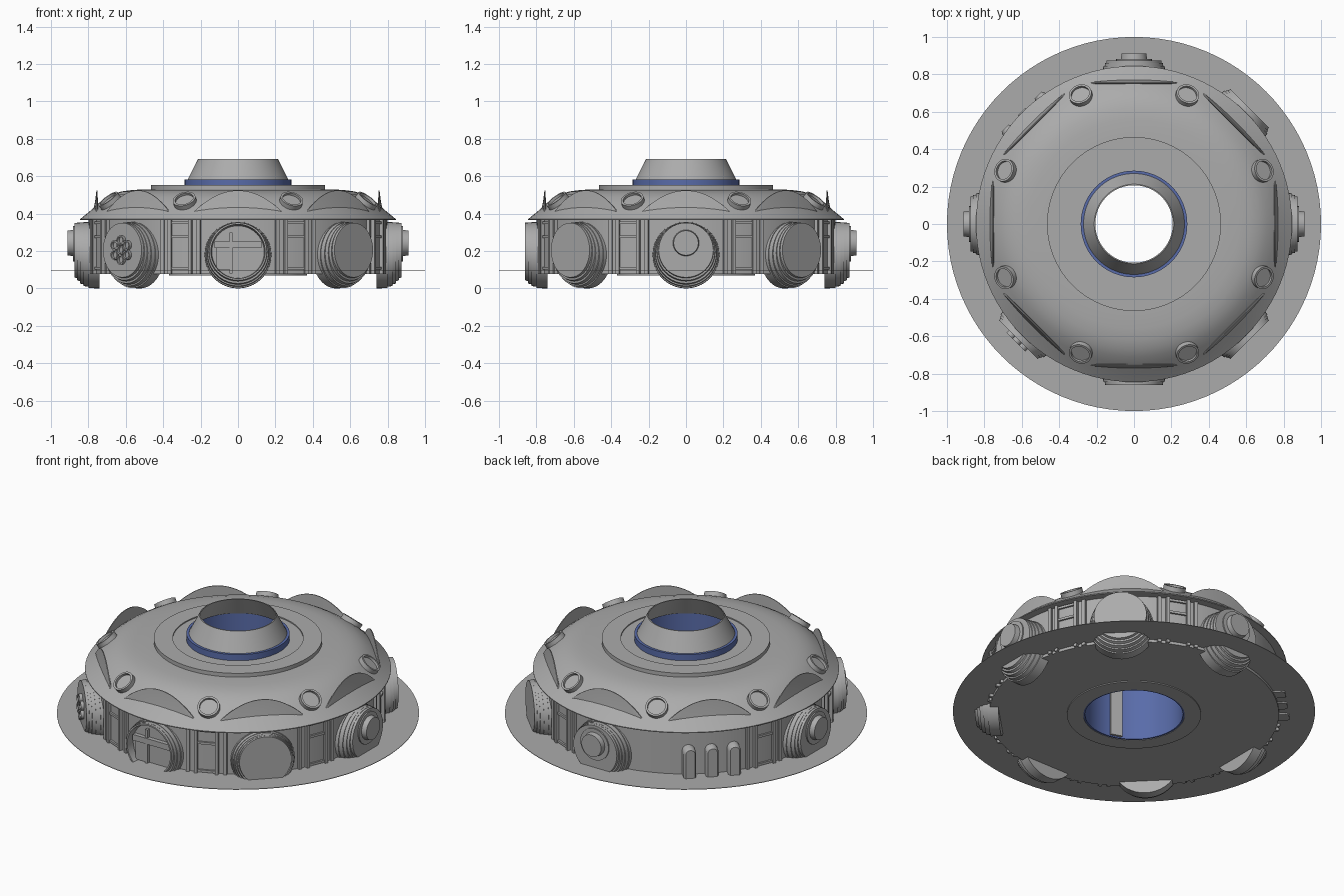
import bpy, bmesh
from math import sin, cos, pi, radians
from mathutils import Matrix, Vector

if "Cube" in bpy.data.objects:
    bpy.data.objects.remove(bpy.data.objects["Cube"])


def material(name, rgb):
    m = bpy.data.materials.new(name)
    m.use_nodes = True
    m.diffuse_color = (*rgb, 1)
    m.node_tree.nodes["Principled BSDF"].inputs["Base Color"].default_value = (*rgb, 1)
    return m


GREY = material("hull grey", (0.41, 0.41, 0.41))
BLUE = material("core blue", (0.10, 0.15, 0.40))


def finish(name, bm, mat=GREY, matrix=Matrix()):
    bmesh.ops.recalc_face_normals(bm, faces=bm.faces)
    bm.transform(matrix)
    mesh = bpy.data.meshes.new(name)
    bm.to_mesh(mesh)
    bm.free()
    mesh.materials.append(mat)
    ob = bpy.data.objects.new(name, mesh)
    bpy.context.collection.objects.link(ob)
    bpy.ops.object.select_all(action='DESELECT')
    ob.select_set(True)
    bpy.context.view_layer.objects.active = ob
    bpy.ops.object.shade_smooth_by_angle(angle=radians(32))
    return ob


def loft(bm, rings, closed=False, cap=False):
    """Join equal rings of points with quads."""
    loops = [[bm.verts.new(p) for p in ring] for ring in rings]
    n = len(loops[0])
    pairs = list(zip(loops, loops[1:])) + ([(loops[-1], loops[0])] if closed else [])
    for a, b in pairs:
        for i in range(n):
            j = (i + 1) % n
            bm.faces.new((a[i], a[j], b[j], b[i]))
    if cap:
        bm.faces.new(loops[0])
        bm.faces.new(loops[-1])


def lathe(name, profile, mat=GREY, closed=True, seg=96):
    bm = bmesh.new()
    loft(bm, [[(r * cos(2 * pi * i / seg), r * sin(2 * pi * i / seg), z)
               for i in range(seg)] for r, z in profile], closed)
    return finish(name, bm, mat)


def turn(deg):
    return Matrix.Rotation(radians(deg), 4, 'Z')


def port_part(name, rings, deg, y=0, seg=40):
    """Round part pointing outward; rings are (distance, centre height, radius)."""
    bm = bmesh.new()
    loft(bm, [[(d, y + r * cos(2 * pi * i / seg), z + r * sin(2 * pi * i / seg))
               for i in range(seg)] for d, z, r in rings], cap=True)
    return finish(name, bm, GREY, turn(deg))


def box(name, deg, x, y, z, mat=GREY):
    """Box from ranges in a frame whose x axis points outward."""
    bm = bmesh.new()
    loft(bm, [[(x[0], y[0], h), (x[1], y[0], h), (x[1], y[1], h), (x[0], y[1], h)]
              for h in z], cap=True)
    return finish(name, bm, mat, turn(deg))


# Main body, ground disc and dome
lathe("body_wall", [(0.28, 0.07), (0.37, 0.07), (0.37, 0.076), (0.80, 0.076),
                    (0.80, 0.372), (0.28, 0.372)])
lathe("base_disc", [(0.78, 0.093), (1.0, 0.093), (1.0, 0.096), (0.78, 0.096)])
lathe("dome", [(0.285, 0.365), (0.845, 0.365), (0.845, 0.37), (0.79, 0.415),
               (0.75, 0.452), (0.71, 0.482), (0.67, 0.504), (0.62, 0.519),
               (0.56, 0.527), (0.46, 0.53), (0.285, 0.53)])
lathe("top_ring", [(0.285, 0.525), (0.465, 0.525), (0.465, 0.553), (0.36, 0.553),
                   (0.36, 0.546), (0.285, 0.546)])

# Central core tube and tapered collar
lathe("core_tube", [(0.27, 0.072), (0.285, 0.072), (0.285, 0.583), (0.27, 0.583)], BLUE)
lathe("core_collar", [(0.262, 0.58), (0.27, 0.58), (0.213, 0.693), (0.207, 0.693)])
box("core_strip", 252, (0.255, 0.272), (-0.035, 0.035), (0.08, 0.5))

# Raised eyebrow arches and portholes around the dome
for k in range(8):
    bm = bmesh.new()
    rows = []
    for i in range(25):
        t = -1 + i / 12
        b = 1 - t * t
        y = 0.232 * t
        rows.append([(0.745, y, 0.405), (0.757 + 0.018 * b, y, 0.41),
                     (0.760 + 0.003 * b, y, 0.413 + 0.06 * b),
                     (0.757, y, 0.414 + 0.11 * b), (0.752, y, 0.414 + 0.11 * b)])
    loft(bm, rows, cap=True)
    finish("eyebrow_arch", bm, GREY, turn(45 * k))

    bm = bmesh.new()
    loft(bm, [[(r * cos(2 * pi * i / 32), r * sin(2 * pi * i / 32), z) for i in range(32)]
              for r, z in [(0.062, -0.03), (0.062, 0.018), (0.05, 0.018), (0.05, 0.004)]],
         cap=True)
    tilt = Matrix.Translation((0.742, 0, 0.465)) @ Matrix.Rotation(radians(38), 4, 'Y')
    finish("porthole", bm, GREY, turn(22.5 + 45 * k) @ tilt)

# Stepped docking ports
COLLAR = [(0.74, 0.18, 0.18), (0.80, 0.18, 0.178), (0.80, 0.182, 0.173),
          (0.825, 0.184, 0.171), (0.825, 0.187, 0.166), (0.845, 0.19, 0.163),
          (0.845, 0.195, 0.157), (0.86, 0.198, 0.154)]
FACE = [(0.86, 0.203, 0.148), (0.875, 0.205, 0.146)]
for deg in (0, 45, 90, 180, 225, 315):
    port_part("docking_port", COLLAR + FACE, deg)
for deg in (0, 90, 180):
    port_part("port_hub", [(0.86, 0.24, 0.095), (0.882, 0.24, 0.095), (0.882, 0.243, 0.07),
                           (0.912, 0.243, 0.066)], deg)

# Open front port with inner bars
port_part("open_port", COLLAR + [(0.86, 0.198, 0.145), (0.81, 0.195, 0.14)], 270)
box("open_port_crossbar", 270, (0.80, 0.835), (-0.125, 0.125), (0.215, 0.25))
box("open_port_upright", 270, (0.80, 0.83), (-0.045, -0.03), (0.08, 0.3))
box("open_port_block", 270, (0.80, 0.825), (-0.115, -0.045), (0.10, 0.215))

# Cluster of seven nozzles on one port
spots = [(0, 0)] + [(0.052 * sin(pi * i / 3), 0.052 * cos(pi * i / 3)) for i in range(6)]
for y, z in spots:
    h = 0.205 + z
    port_part("nozzle", [(0.86, h, 0.026), (0.893, h, 0.026), (0.893, h, 0.019),
                         (0.878, h, 0.019)], 225, y, 16)

# Three round-topped fins in place of the eighth port
for y in (-0.125, 0, 0.125):
    outline = [(-0.035, 0.085)] + [(-0.035 * cos(pi * i / 12), 0.24 + 0.035 * sin(pi * i / 12))
                                   for i in range(13)] + [(0.035, 0.085)]
    bm = bmesh.new()
    loft(bm, [[(d, y + s * a, 0.24 + (b - 0.24) * s if b > 0.24 else b) for a, b in outline]
              for d, s in ((0.76, 1), (0.835, 1), (0.85, 0.75))], cap=True)
    finish("fin", bm, GREY, turn(135))

# Framed wall panels between the ports
for k in range(8):
    deg = 22.5 + 45 * k
    if deg == 112.5:
        continue
    for side in (-1, 1):
        a, b = sorted((side * 0.05, side * 0.068))
        box("panel_post", deg, (0.78, 0.818), (a, b), (0.076, 0.37))
        a, b = sorted((side * 0.095, side * 0.115))
        box("panel_pilaster", deg, (0.76, 0.808), (a, b), (0.076, 0.37))
    for z in (0.10, 0.27, 0.345):
        box("panel_rail", deg, (0.78, 0.81), (-0.05, 0.05), (z, z + 0.014))
